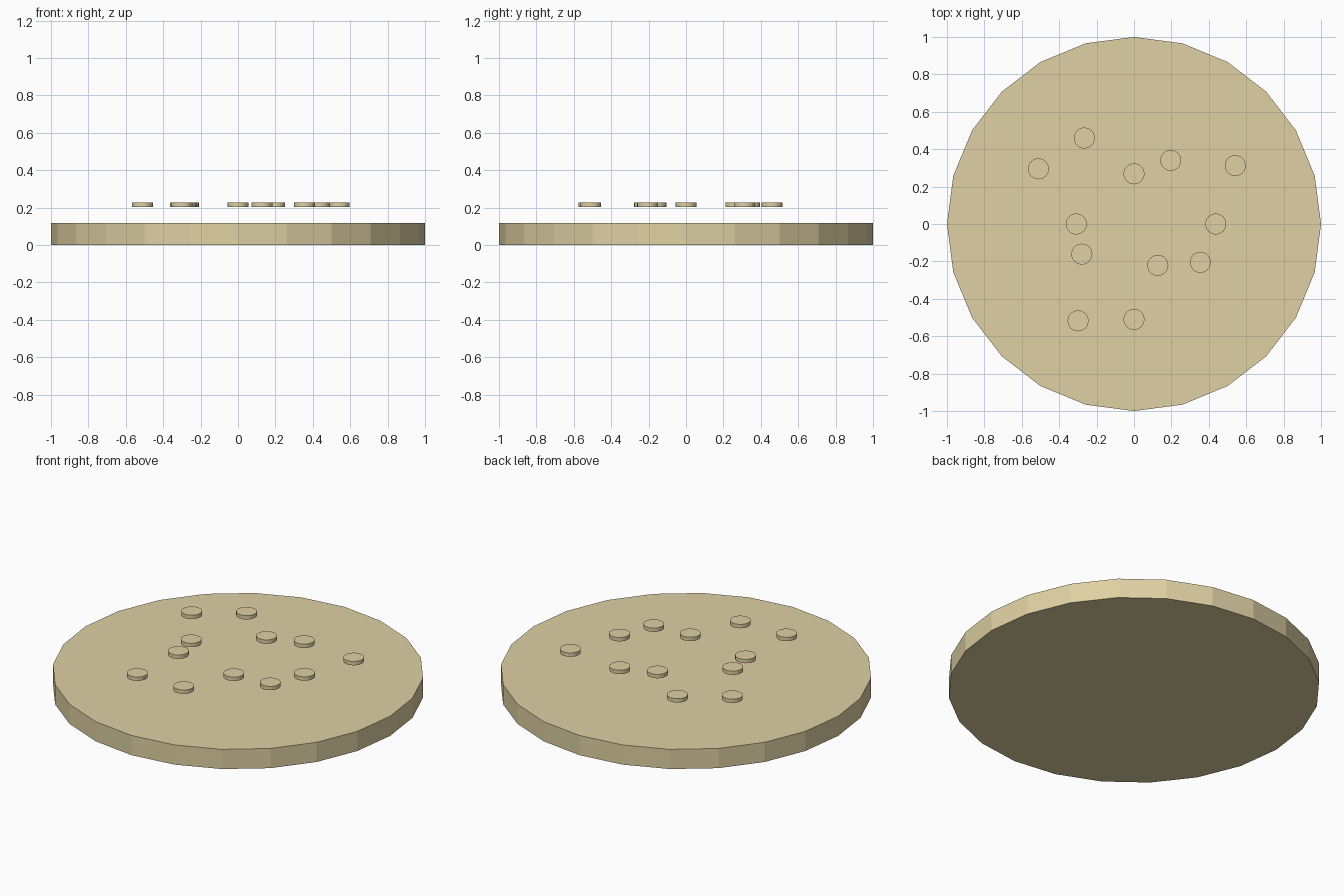
import bpy
from math import cos, sin, radians

if "Cube" in bpy.data.objects:
    bpy.data.objects.remove(bpy.data.objects["Cube"])

tan = bpy.data.materials.new("tan")
tan.diffuse_color = (0.74, 0.64, 0.37, 1)
tan.use_nodes = True
tan.node_tree.nodes["Principled BSDF"].inputs["Base Color"].default_value = tan.diffuse_color


def disc(name, sides, radius, x, y, z0, z1):
    bpy.ops.mesh.primitive_cylinder_add(vertices=sides, radius=radius, depth=z1 - z0,
                                        location=(x, y, (z0 + z1) / 2))
    ob = bpy.context.object
    ob.name = name
    ob.data.materials.append(tan)
    return ob


# Flat 24-sided base plate
disc("base_plate", 24, 1.0, 0, 0, 0, 0.117)

# Small discs hovering above the plate, one every 30 degrees at varying distance
distances = [0.437, 0.625, 0.393, 0.268, 0.531, 0.59,
             0.308, 0.322, 0.598, 0.51, 0.255, 0.41]
for i, d in enumerate(distances):
    a = radians(30 * i)
    disc(f"small_disc_{i + 1}", 24, 0.056, d * cos(a), d * sin(a), 0.203, 0.226)
